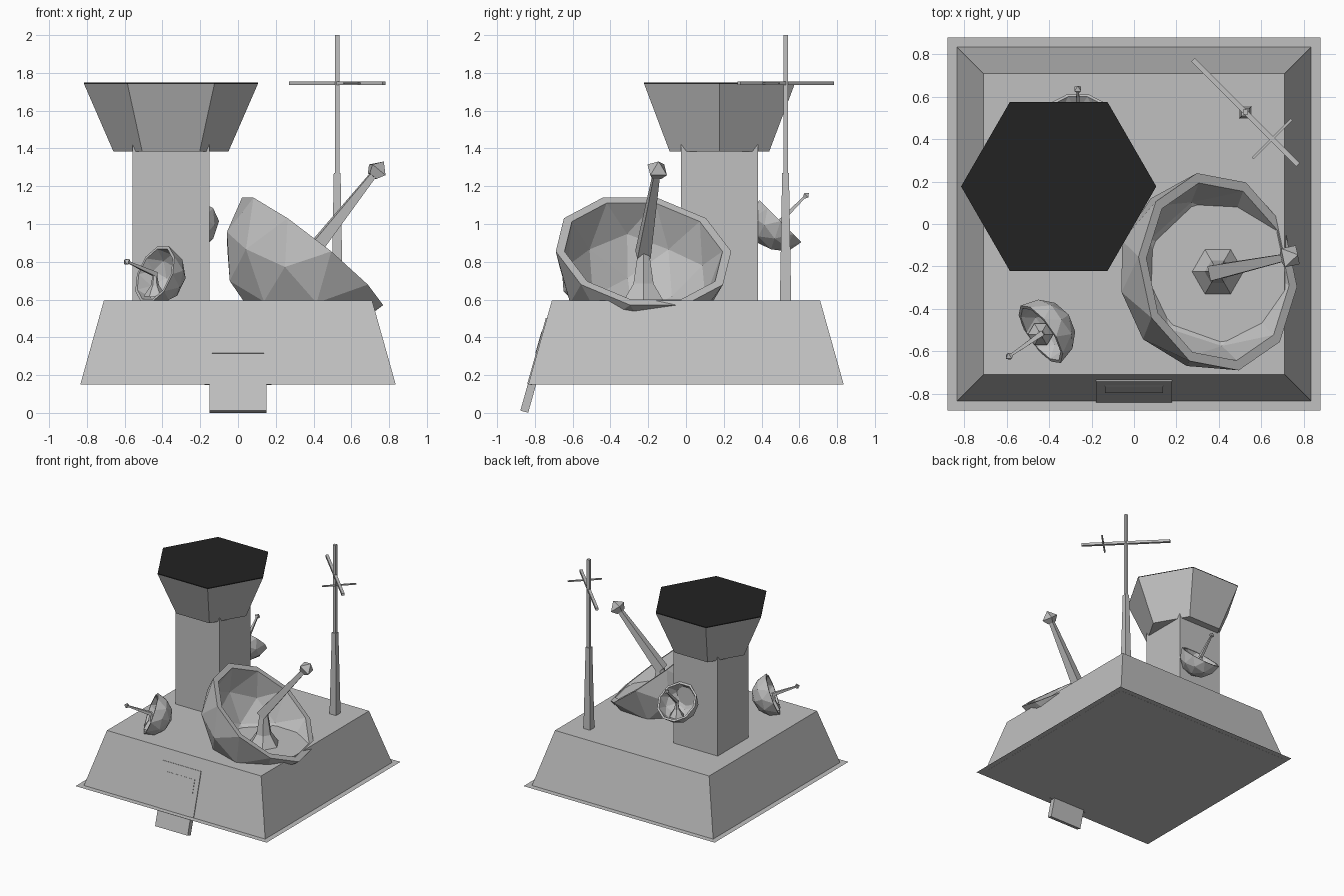
import bpy, bmesh
from math import radians, sin, cos, pi, sqrt
from mathutils import Matrix, Vector

cube = bpy.data.objects.get("Cube")
if cube:
    bpy.data.objects.remove(cube, do_unlink=True)


def material(name, value):
    m = bpy.data.materials.new(name)
    m.use_nodes = True
    m.diffuse_color = (value, value, value, 1)
    m.node_tree.nodes["Principled BSDF"].inputs["Base Color"].default_value = (value, value, value, 1)
    return m


GREY = material("light grey", 0.53)
BLACK = material("near black", 0.016)


def finish(bm, name, matrix=Matrix(), mat=GREY):
    bmesh.ops.transform(bm, matrix=matrix, verts=bm.verts)
    mesh = bpy.data.meshes.new(name)
    bm.to_mesh(mesh)
    bm.free()
    mesh.materials.append(mat)
    obj = bpy.data.objects.new(name, mesh)
    bpy.context.collection.objects.link(obj)
    return obj


def stack(name, rings, sides, matrix=Matrix(), mat=GREY):
    """Faceted solid through (radius, height) rings; four sides means a square of that half width."""
    bm = bmesh.new()
    phase, grow = (pi / 4, sqrt(2)) if sides == 4 else (0, 1)
    loops = []
    for r, z in rings:
        angles = [phase + 2 * pi * i / sides for i in range(sides)]
        loops.append([bm.verts.new((r * grow * cos(a), r * grow * sin(a), z)) for a in angles])
    for a, b in zip(loops, loops[1:]):
        for i in range(sides):
            j = (i + 1) % sides
            bm.faces.new((a[i], a[j], b[j], b[i]))
    bm.faces.new(loops[0])
    bm.faces.new(loops[-1])
    bmesh.ops.remove_doubles(bm, verts=bm.verts, dist=1e-5)
    bmesh.ops.recalc_face_normals(bm, faces=bm.faces)
    return finish(bm, name, matrix, mat)


def box(name, low, high, matrix=Matrix(), mat=GREY):
    bm = bmesh.new()
    bmesh.ops.create_cube(bm, size=1)
    low, high = Vector(low), Vector(high)
    fit = Matrix.Translation((low + high) / 2) @ Matrix.Diagonal((*(high - low), 1))
    return finish(bm, name, matrix @ fit, mat)


def dish(name, centre, radius, azimuth, tilt):
    place = Matrix.Translation(centre)
    aim = (place @ Matrix.Rotation(radians(azimuth), 4, 'Z')
           @ Matrix.Rotation(radians(tilt), 4, 'Y') @ Matrix.Scale(radius, 4))

    # thick faceted half-sphere bowl
    bm = bmesh.new()
    bmesh.ops.create_icosphere(bm, subdivisions=2, radius=1)
    bmesh.ops.delete(bm, geom=[v for v in bm.verts if v.co.z > 0.01], context='VERTS')
    inner = bmesh.ops.duplicate(bm, geom=bm.verts[:] + bm.edges[:] + bm.faces[:])["geom"]
    bmesh.ops.scale(bm, vec=(0.9,) * 3, verts=[g for g in inner if isinstance(g, bmesh.types.BMVert)])
    bmesh.ops.reverse_faces(bm, faces=[g for g in inner if isinstance(g, bmesh.types.BMFace)])
    bmesh.ops.bridge_loops(bm, edges=[e for e in bm.edges if e.is_boundary])
    bmesh.ops.recalc_face_normals(bm, faces=bm.faces)
    finish(bm, name + "_bowl", aim)

    # feed arm with its pointed head, and the upright stand it rests on
    stack(name + "_feed_arm", [(0.075, -0.05), (0.035, 1.1)], 4, aim)
    stack(name + "_feed_head", [(0.05, 1.08), (0.095, 1.17), (0, 1.29)], 4, aim)
    stack(name + "_stand", [(0.36, -0.72), (0.25, -0.54), (0.13, -0.36), (0.07, 0)], 6,
          place @ Matrix.Scale(radius, 4))


# base building and its thin ground skirt
stack("base_block", [(0.835, 0.15), (0.71, 0.595)], 4)
bm = bmesh.new()
bmesh.ops.create_grid(bm, x_segments=1, y_segments=1, size=0.88)
finish(bm, "base_skirt", Matrix.Translation((0, 0, 0.151)))

# entrance on the sloping front wall: local y runs inward, local z up the slope
wall = Matrix.Translation((0, -0.835, 0.15)) @ Matrix.Rotation(radians(-15.7), 4, 'X')
box("entrance_ramp", (-0.15, -0.003, -0.144), (0.15, 0.04, 0.05), wall)
box("door_frame", (-0.178, -0.006, 0.002), (0.178, 0.02, 0.365), wall)
box("door_panel", (-0.137, -0.009, 0.17), (0.137, 0.01, 0.29), wall)

# control tower with flared cabin and dark roof
tower = Matrix.Translation((-0.355, 0.177, 0))
stack("tower_column", [(0.204, 0.59), (0.204, 1.42)], 4, tower)
stack("tower_cabin", [(0.305, 1.385), (0.46, 1.741)], 6, tower)
stack("tower_roof", [(0.46, 1.741), (0.46, 1.748)], 6, tower, BLACK)

# radio mast with crossed bars
mast = Matrix.Translation((0.525, 0.527, 0))
stack("mast_lower", [(0.03, 0.59), (0.018, 1.27)], 4, mast)
stack("mast_upper", [(0.012, 1.27), (0.012, 2.0)], 4, mast)
bars = mast @ Matrix.Translation((0, 0, 1.745)) @ Matrix.Rotation(radians(-45), 4, 'Z')
box("mast_long_bar", (-0.35, -0.011, -0.01), (0.35, 0.011, 0.01), bars)
box("mast_short_bar", (0.172, -0.13, -0.005), (0.184, 0.13, 0.005), bars)

# dishes: large one, small roof one, and one on the back of the tower
dish("large_dish", (0.395, -0.225, 0.855), 0.475, 12, 39)
dish("roof_dish", (-0.44, -0.52, 0.735), 0.165, 215, 70)
dish("tower_dish", (-0.265, 0.5, 1.015), 0.165, 90, 45)
